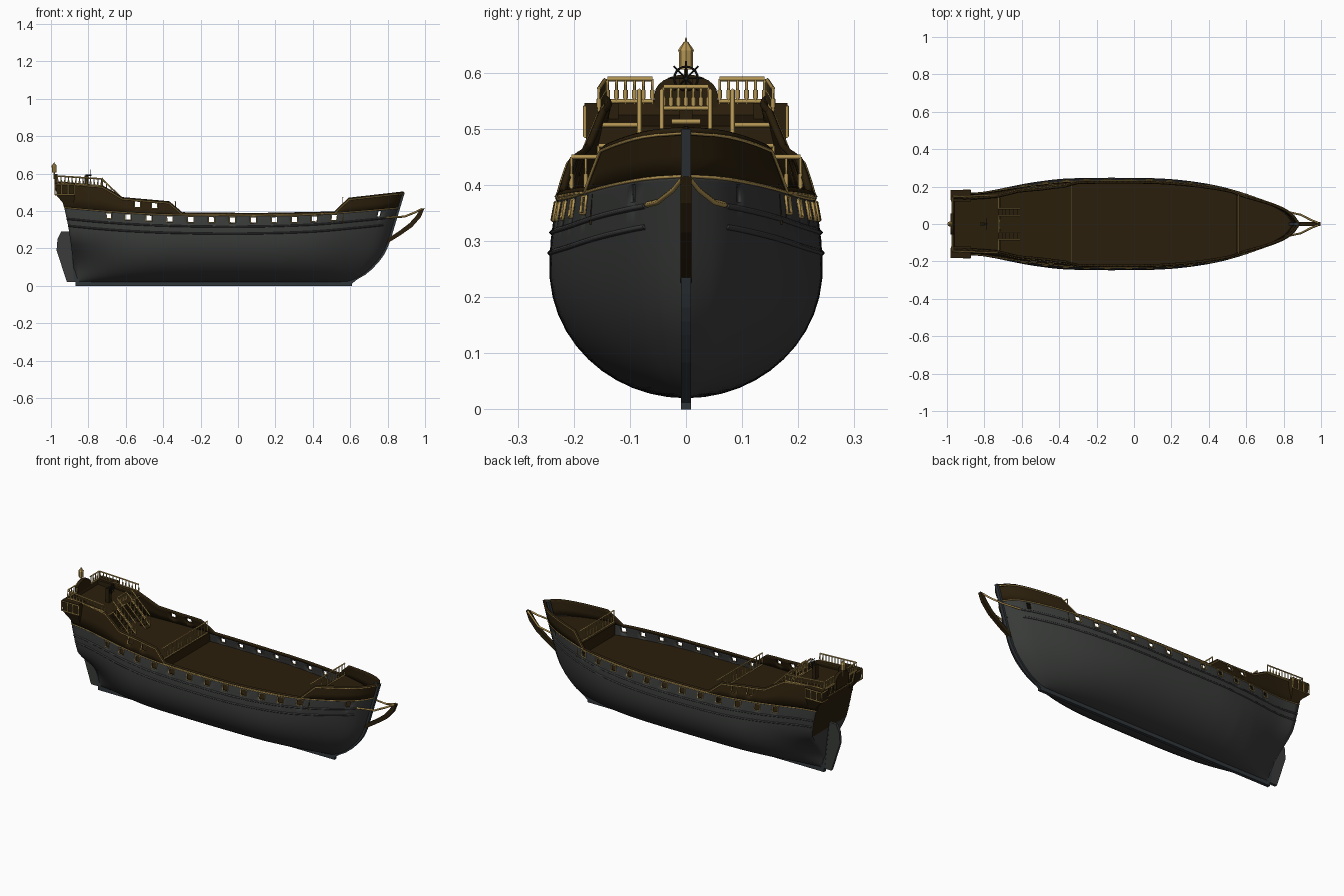
import bpy, bmesh, math

cube = bpy.data.objects.get("Cube")
if cube:
    bpy.data.objects.remove(cube, do_unlink=True)


def material(name, r, g, b):
    m = bpy.data.materials.new(name)
    m.use_nodes = True
    m.diffuse_color = (r, g, b, 1)
    m.node_tree.nodes["Principled BSDF"].inputs["Base Color"].default_value = (r, g, b, 1)
    return m


GREY = material("hull grey", .041, .044, .041)
BROWN = material("dark brown wood", .024, .0135, .0035)
GOLD = material("gold trim", .47, .31, .09)
SLATE = material("keel slate", .03, .037, .042)
BLACK = material("black iron", .01, .009, .008)


def linear(x, pts):
    x = min(max(x, pts[0][0]), pts[-1][0])
    for (a, fa), (b, fb) in zip(pts, pts[1:]):
        if x <= b:
            return fa + (fb - fa) * (x - a) / (b - a)


def smooth(x, pts):
    """Cubic interpolation through the points."""
    x = min(max(x, pts[0][0]), pts[-1][0])
    n = len(pts)
    slope = []
    for i in range(n):
        a, b = pts[max(i - 1, 0)], pts[min(i + 1, n - 1)]
        slope.append((b[1] - a[1]) / (b[0] - a[0]))
    i = next(k for k in range(n - 1) if x <= pts[k + 1][0])
    (a, fa), (b, fb) = pts[i], pts[i + 1]
    w = b - a
    t = (x - a) / w
    blend = t * t * (3 - 2 * t)
    return (fa + (fb - fa) * blend + w * slope[i] * t * (1 - t) ** 2
            - w * slope[i + 1] * t * t * (1 - t))


# Hull lines: half breadth, stem, stern, sheer and bulwark top
BREADTH = [(-.975, .163), (-.85, .167), (-.7, .19), (-.5, .225), (-.35, .24), (0, .243),
           (.2, .236), (.4, .212), (.55, .18), (.7, .132), (.8, .088), (.85, .052), (.885, 0)]
STEM = [(.02, .6), (.05, .66), (.09, .71), (.16, .77), (.23, .803), (.3, .825), (.4, .855), (.5, .885)]
STERN = [(.02, -.87), (.27, -.9), (.42, -.93), (.575, -.975)]
SHEER = [(-.975, .418), (-.7, .397), (-.4, .381), (0, .375), (.4, .38), (.7, .4), (.885, .416)]
TOP = [(-.975, .552), (-.73, .53), (-.62, .467), (-.37, .445), (-.3, .386), (.1, .382), (.53, .39),
       (.6, .464), (.885, .497)]


def sheer(x):
    return smooth(x, SHEER)


def top(x):
    return linear(x, TOP)


def hull(x, z):
    """Position and half breadth of the hull skin at station x, height z."""
    bow = max(0, (x - .2) / .685)
    aft = max(0, (-.5 - x) / .475)
    y = smooth(x, BREADTH)
    wide = .25 + .15 * bow ** 2 + .13 * aft
    if z > wide:
        y *= 1 - 3.7 * (z - wide) ** 2
    else:
        y *= math.sqrt(max(0, 1 - ((wide - z) / (wide - .02)) ** 2))
    h = min(max((z - .07) / .21, 0), 1)
    y *= 1 - .95 * aft ** 2.6 * (1 - h * h * (3 - 2 * h))
    px = x + (smooth(z, STEM) - .885) * bow ** 1.3
    px += (smooth(z, STERN) + .975) * max(0, (-.6 - x) / .375) ** 1.3
    return px, max(y, 0)


def skin(x, z, side, out=0.0):
    px, y = hull(x, z)
    return (px, side * (y + out), z)


def finish(name, bm, mats, recalc=True, shade=False):
    bmesh.ops.remove_doubles(bm, verts=bm.verts, dist=1e-5)
    if recalc:
        bmesh.ops.recalc_face_normals(bm, faces=bm.faces)
    me = bpy.data.meshes.new(name)
    bm.to_mesh(me)
    bm.free()
    ob = bpy.data.objects.new(name, me)
    bpy.context.collection.objects.link(ob)
    for m in mats:
        me.materials.append(m)
    if shade:
        bpy.ops.object.select_all(action='DESELECT')
        ob.select_set(True)
        bpy.context.view_layer.objects.active = ob
        bpy.ops.object.shade_smooth_by_angle(angle=math.radians(35))
    return ob


def loft(name, rings, mat):
    bm = bmesh.new()
    loops = [[bm.verts.new(p) for p in r] for r in rings]
    n = len(loops[0])
    for a, b in zip(loops, loops[1:]):
        for k in range(n):
            bm.faces.new((a[k], a[(k + 1) % n], b[(k + 1) % n], b[k]))
    bm.faces.new(loops[0])
    bm.faces.new(loops[-1])
    return finish(name, bm, [mat])


def ring(x0, x1, y0, y1, z):
    return [(x0, y0, z), (x1, y0, z), (x1, y1, z), (x0, y1, z)]


def box(name, x0, x1, y0, y1, z0, z1, mat):
    return loft(name, [ring(x0, x1, y0, y1, z0), ring(x0, x1, y0, y1, z1)], mat)


def plate(name, outline, half, mat):
    return loft(name, [[(x, s * half, z) for x, z in outline] for s in (-1, 1)], mat)


def rods(name, paths, r, mat):
    cu = bpy.data.curves.new(name, 'CURVE')
    cu.dimensions = '3D'
    cu.bevel_depth, cu.bevel_resolution, cu.use_fill_caps = r, 0, True
    for path in paths:
        sp = cu.splines.new('POLY')
        sp.points.add(len(path) - 1)
        for p, co in zip(sp.points, path):
            p.co = (*co, 1)
    cu.materials.append(mat)
    ob = bpy.data.objects.new(name, cu)
    bpy.context.collection.objects.link(ob)
    bpy.ops.object.select_all(action='DESELECT')
    ob.select_set(True)
    bpy.context.view_layer.objects.active = ob
    bpy.ops.object.convert(target='MESH')


def balustrade(name, p, q, height, count):
    """Gold railing of slim posts with swollen waists between two foot points."""
    def at(t, up):
        return tuple(a + (b - a) * t + (up if k == 2 else 0) for k, (a, b) in enumerate(zip(p, q)))
    posts = [i / count for i in range(count + 1)]
    rods(name + "_rails", [[at(0, h), at(1, h)] for h in (.004, height)], .0042, GOLD)
    rods(name + "_balusters", [[at(t, 0), at(t, height)] for t in posts], .0025, GOLD)
    rods(name + "_waists", [[at(t, height * .2), at(t, height * .55)] for t in posts], .0042, GOLD)


# Gun ports, and the columns of the hull grid
ports = [(-.7 + .1118 * i, .016) for i in range(12)] + [(.785, .009)]
upper_ports = [(-.537, .016), (-.446, .016)]
cols = {round(-.975 + 1.86 * i / 60, 4) for i in range(61)} | {-.73, -.62, -.37, -.335, -.3, .53, .56, .6}
for c, w in ports + upper_ports:
    cols |= {round(c - w, 4), round(c + w, 4)}
cols = sorted(cols)


def lower_rows(x):
    s = sheer(x)
    return [.02 + (s - .058) * (1 - math.cos(math.pi / 2 * j / 14)) for j in range(15)] + [s - .007, s]


def upper_rows(x):
    s, t = sheer(x), top(x)
    return [s + (t - s) * f for f in (0, .45, .9, 1)]


def shell(name, rows, holes, hole_row, mat):
    bm = bmesh.new()
    for side in (-1, 1):
        grid = [[bm.verts.new(skin(x, z, side)) for z in rows(x)] for x in cols]
        for i in range(len(cols) - 1):
            mid = (cols[i] + cols[i + 1]) / 2
            for j in range(len(grid[0]) - 1):
                if j == hole_row and any(abs(mid - c) < w for c, w in holes):
                    continue
                f = [grid[i][j], grid[i + 1][j], grid[i + 1][j + 1], grid[i][j + 1]]
                bm.faces.new(f if side < 0 else f[::-1])
    ob = finish(name, bm, [mat], recalc=False, shade=True)
    mod = ob.modifiers.new("thickness", 'SOLIDIFY')
    mod.thickness, mod.offset = .01, -1


shell("lower_hull", lower_rows, ports, 14, GREY)
shell("bulwark", upper_rows, upper_ports, 1, BROWN)

# Transom, grey at the foot and brown above
bm = bmesh.new()
zs = lower_rows(cols[0]) + upper_rows(cols[0])[1:]
pairs = [[bm.verts.new(skin(cols[0], z, s)) for s in (1, -1)] for z in zs]
for (a, b), (d, c) in zip(pairs, pairs[1:]):
    face = bm.faces.new((a, b, c, d))
    face.material_index = int(face.calc_center_median().z > .27)
finish("transom", bm, [GREY, BROWN], recalc=False)


# Decks and the bulkheads between them
def deck(name, a, b, za, zb):
    bm = bmesh.new()
    line = []
    for x in [c for c in cols if a <= c <= b]:
        z = za + (zb - za) * (x - a) / (b - a)
        line.append([bm.verts.new(skin(x, z, s, -.004)) for s in (-1, 1)])
    for (p, q), (r, s) in zip(line, line[1:]):
        bm.faces.new((p, r, s, q))
    finish(name, bm, [BROWN], recalc=False)


def bulkhead(name, x, z0, z1):
    rings = []
    for z in (z0, z1):
        y = hull(x, z)[1] - .004
        rings.append(ring(x - .004, x + .004, -y, y, z))
    loft(name, rings, BROWN)


deck("main_deck", -.975, .885, .33, .33)
deck("quarter_deck", -.73, -.335, .4, .382)
deck("poop_deck", -.975, -.73, .525, .505)
deck("forecastle_deck", .56, .885, .402, .412)
bulkhead("poop_bulkhead", -.73, .4, .505)
bulkhead("quarter_bulkhead", -.335, .33, .382)
bulkhead("forecastle_bulkhead", .56, .33, .402)

# Wales, caps and gold lines along both sides
both = (-1, 1)
rods("wales", [[skin(x, sheer(x) - d + .015 * max(0, x), s, -.001) for x in cols if x < .84]
               for s in both for d in (.06, .097)], .0055, GREY)
rods("rail_caps", [[skin(x, top(x), s, -.004) for x in cols] for s in both], .0075, BROWN)
rods("upper_gold_lines", [[skin(x, top(x) - .004, s, .003) for x in cols] for s in both], .003, GOLD)
rods("sheer_gold_lines", [[skin(x, sheer(x), s, .001) for x in cols] for s in both], .003, GOLD)


def frame(c, w, low, high, s):
    corners = [(-w, low), (w, low), (w, high), (-w, high), (-w, low)]
    return [skin(c + dx, z, s, .002) for dx, z in corners]


rods("port_frames", [frame(c, w, sheer(c) - .038, sheer(c) - .007, s) for c, w in ports[:-1] for s in both], .003, GOLD)
rods("upper_port_frames", [frame(c, w, upper_rows(c)[1], upper_rows(c)[2], s) for c, w in upper_ports for s in both],
     .0025, GOLD)

# Keel, stem, rudder and beak
box("keel", -.87, .61, -.009, .009, 0, .024, SLATE)
heights = [.01 + .0245 * i for i in range(21)]
plate("stem", [(smooth(z, STEM) + .007, z) for z in heights] + [(smooth(z, STEM) - .03, z) for z in heights[::-1]],
      .009, SLATE)
plate("sternpost", [(-.85, .02), (-.875, .02), (-.905, .29), (-.87, .29)], .009, SLATE)
plate("rudder", [(-.872, .02), (-.915, .02), (-.97, .19), (-.965, .25), (-.945, .29), (-.9, .29)], .008, GREY)
plate("beak", [(.79, .222), (.865, .268), (.932, .315), (.978, .368), (.997, .415), (.977, .413),
               (.952, .374), (.918, .336), (.865, .295), (.805, .255)], .0095, BROWN)
rods("beak_rails", [[skin(.83, .365, s), (.89, s * .05, .37), (.945, s * .022, .392), (.985, s * .006, .412)]
                    for s in both], .0055, GOLD)

# Railings across the decks
for name, x, z, n in (("quarter_rail", -.335, .382, 16), ("forecastle_rail", .56, .402, 12)):
    y = hull(x, z + .07)[1]
    balustrade(name, (x, -y, z), (x, y, z), .068, n)
balustrade("poop_front_rail", (-.725, -.04, .533), (-.725, .04, .533), .042, 6)
rods("poop_sill", [[(-.722, -.026, .513), (-.722, .026, .513)]], .005, GOLD)
for s in both:
    balustrade("poop_side_rail", (-.965, s * .145, .545), (-.73, s * .155, .53), .042, 12)
    balustrade("stern_rail", (-.968, s * .06, .545), (-.968, s * .14, .545), .044, 5)
    rods("poop_edge", [[(-.724, s * .08, .507), (-.724, s * .155, .507)]], .0045, GOLD)
    # Poop stairs
    for i in range(6):
        x, z = -.726 + .02 * i, .485 - .018 * i
        box("stair_tread", x, x + .022, s * .045, s * .081, z - .008, z, BROWN)
    for y in (.043, .083):
        balustrade("stair_rail", (-.725, s * y, .505), (-.61, s * y, .394), .064, 5)
    # Quarter gallery
    loft("quarter_gallery", [ring(-.92, -.88, s * .12, s * .16, .425), ring(-.968, -.872, s * .12, s * .178, .48),
                             ring(-.978, -.872, s * .12, s * .181, .546)], BROWN)
    bars = [[(-.979, s * .13, z), (-.979, s * .18, z), (-.873, s * .18, z)] for z in (.487, .54)]
    bars += [[(x, s * .18, .487), (x, s * .18, .54)] for x in (-.978, -.943, -.908, -.874)]
    rods("gallery_frame", bars, .0035, GOLD)

# Stern ornament
rods("stern_windows", [[(-.958, -.14, .485), (-.958, .14, .485)], [(-.972, -.14, .545), (-.972, .14, .545)]]
     + [[(-.958, .04 * i, .485), (-.972, .04 * i, .545)] for i in range(-3, 4)], .0035, GOLD)
arch = [(.056, .51)] + [(.056 * math.cos(math.pi * i / 12), .562 + .035 * math.sin(math.pi * i / 12))
                        for i in range(13)] + [(-.056, .51)]
loft("stern_arch", [[(x, y, z) for y, z in arch] for x in (-.982, -.964)], BROWN)

# Lantern
for name, z, h, a, b in (("lantern_stalk", .57, .04, .004, .004), ("lantern_body", .606, .034, .012, .013),
                         ("lantern_roof", .64, .015, .0145, .004), ("lantern_spike", .654, .009, .0025, .001)):
    bpy.ops.mesh.primitive_cone_add(vertices=8, radius1=a, radius2=b, depth=h, location=(-.983, 0, z + h / 2))
    bpy.context.object.name = name
    bpy.context.object.data.materials.append(GOLD)

# Steering wheel on its stand
HUB = .59
box("wheel_stand", -.82, -.8, -.012, .012, .51, HUB, BROWN)
bpy.ops.mesh.primitive_torus_add(major_radius=.021, minor_radius=.002, major_segments=20, minor_segments=6,
                                 location=(-.79, 0, HUB), rotation=(0, math.pi / 2, 0))
bpy.context.object.name = "wheel_rim"
bpy.context.object.data.materials.append(BLACK)
spokes = [math.pi * i / 4 for i in range(8)]
rods("wheel_spokes", [[(-.79, 0, HUB), (-.79, .031 * math.cos(a), HUB + .031 * math.sin(a))] for a in spokes],
     .0015, BLACK)
rods("wheel_axle", [[(-.815, 0, HUB), (-.784, 0, HUB)]], .004, BLACK)
